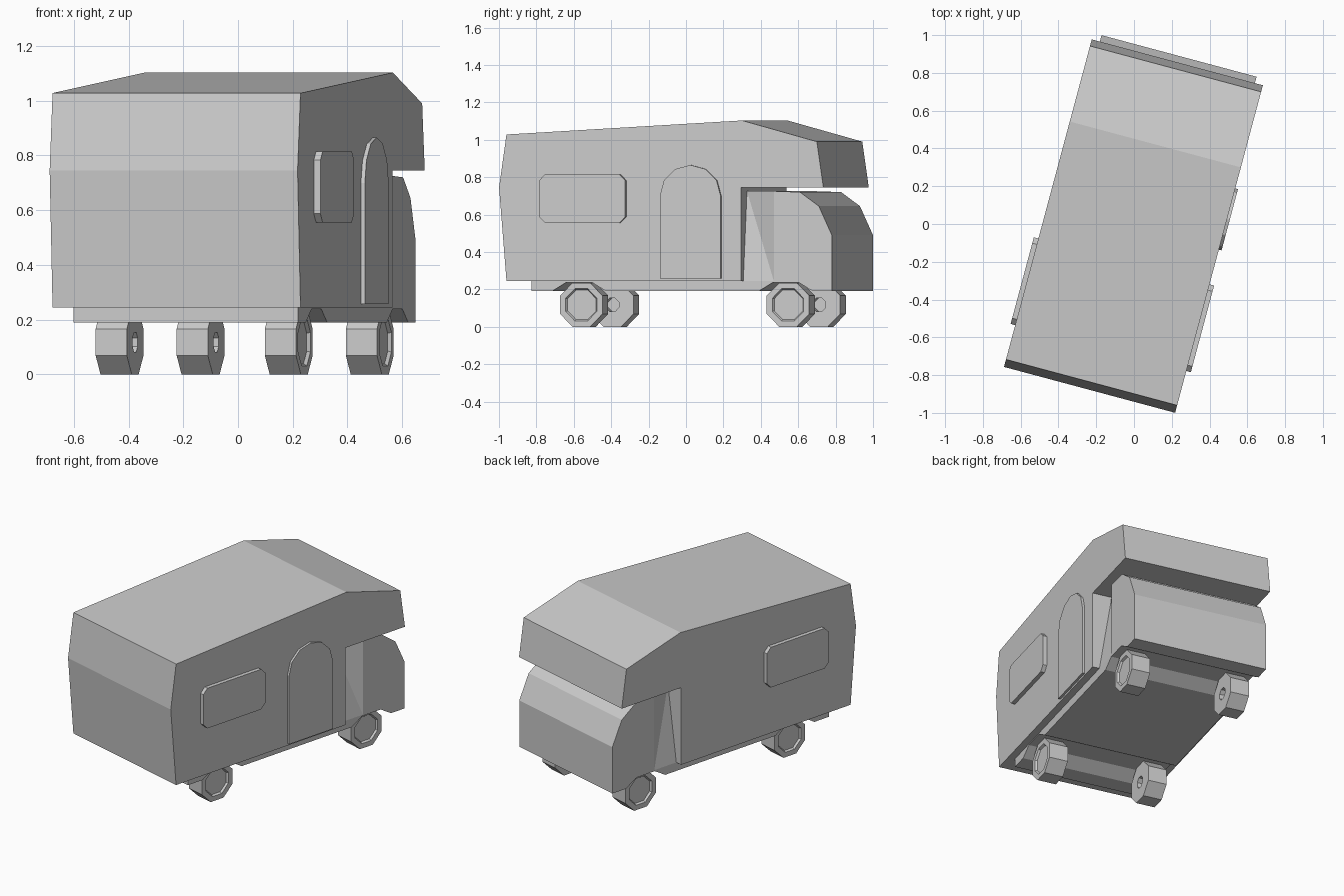
import bpy, bmesh, math
from mathutils import Matrix

cube = bpy.data.objects.get("Cube")
if cube:
    bpy.data.objects.remove(cube, do_unlink=True)

# The whole vehicle stands turned on the ground
TURN = Matrix.Rotation(math.radians(-15), 4, 'Z')

grey = bpy.data.materials.new("light_grey")
grey.use_nodes = True
COLOUR = (0.6, 0.6, 0.6, 1)
grey.diffuse_color = COLOUR
grey.node_tree.nodes["Principled BSDF"].inputs["Base Color"].default_value = COLOUR


def prism(name, profile, x0, x1, fan=False, widths=None, detail=None):
    """Extrude a (y, z) profile from x0 to x1; fan splits bent sides into triangles."""
    bm = bmesh.new()
    n = len(profile)
    widths = widths or [1] * n
    sides = [[bm.verts.new((x * w, y, z)) for (y, z), w in zip(profile, widths)]
             for x in (x0, x1)]
    caps = []
    for ring in sides:
        if fan:
            for i in range(1, n - 1):
                bm.faces.new((ring[0], ring[i], ring[i + 1]))
        else:
            caps.append(bm.faces.new(ring))
    a, b = sides
    for i in range(n):
        j = (i + 1) % n
        bm.faces.new((a[i], a[j], b[j], b[i]))
    bmesh.ops.recalc_face_normals(bm, faces=bm.faces)
    if detail:
        detail(bm, caps)
    bm.transform(TURN)
    mesh = bpy.data.meshes.new(name)
    bm.to_mesh(mesh)
    bm.free()
    mesh.materials.append(grey)
    obj = bpy.data.objects.new(name, mesh)
    bpy.context.collection.objects.link(obj)
    return obj


# Living body with the bed overhang above the cab
BODY = 0.469
prism("camper_body", [(-.868, .245), (-.909, .745), (-.868, 1.028), (.436, 1.103),
                      (.85, .99), (.886, .745), (.431, .745), (.431, .245)], -BODY, BODY)

# Chassis slab with wheel arches cut across it
CAB = 0.425
AXLES = {"rear": -.478, "front": .666}
outline = [(-.74, .245), (-.74, .19)]
for y in AXLES.values():
    outline += [(y - .15, .19), (y - .07, .238), (y + .07, .238), (y + .15, .19)]
outline += [(.921, .19), (.921, .245)]
prism("chassis", outline, -CAB, CAB)

# Cab, and its back part that narrows at the roof where it meets the body
prism("cab", [(.6, .245), (.6, .725), (.745, .72), (.849, .645), (.921, .49),
              (.921, .245)], -CAB, CAB)
prism("cab_back", [(.431, .725), (.6, .725), (.6, .245), (.431, .245)],
      -CAB, CAB, fan=True, widths=[.82, 1, 1, 1])

# Windows with clipped corners on both sides
y0, y1, z0, z1, c = -.68, -.205, .555, .815, .032
pane = [(y0 + c, z0), (y1 - c, z0), (y1, z0 + c), (y1, z1 - c),
        (y1 - c, z1), (y0 + c, z1), (y0, z1 - c), (y0, z0 + c)]
for name, s in (("left", 1), ("right", -1)):
    prism(name + "_window", pane, s * (BODY - .01), s * (BODY + .025))

# Arched door on the left side only
arch = [(.153 + .168 * math.cos(math.radians(a)), .7 + .165 * math.sin(math.radians(a)))
        for a in range(0, 181, 30)]
prism("door", arch + [(-.015, .258), (.321, .258)], BODY - .01, BODY + .015)


def hubs(bm, caps):
    """Recess the outer hub and sink an axle hole in the inner face."""
    inner, outer = caps
    bmesh.ops.inset_region(bm, faces=[outer], thickness=.034)
    bmesh.ops.inset_region(bm, faces=[outer], thickness=.008, depth=-.012)
    bmesh.ops.inset_region(bm, faces=[inner], thickness=.088)
    bmesh.ops.inset_region(bm, faces=[inner], thickness=.0005, depth=-.05)


# Eight-sided wheels
R = .1175 / math.cos(math.pi / 8)
for axle, y in AXLES.items():
    ring = [(y + R * math.cos((k + .5) * math.pi / 4),
             .1175 + R * math.sin((k + .5) * math.pi / 4)) for k in range(8)]
    for side, s in (("left", 1), ("right", -1)):
        prism(f"{axle}_{side}_wheel", ring, s * .261, s * .379, detail=hubs)
